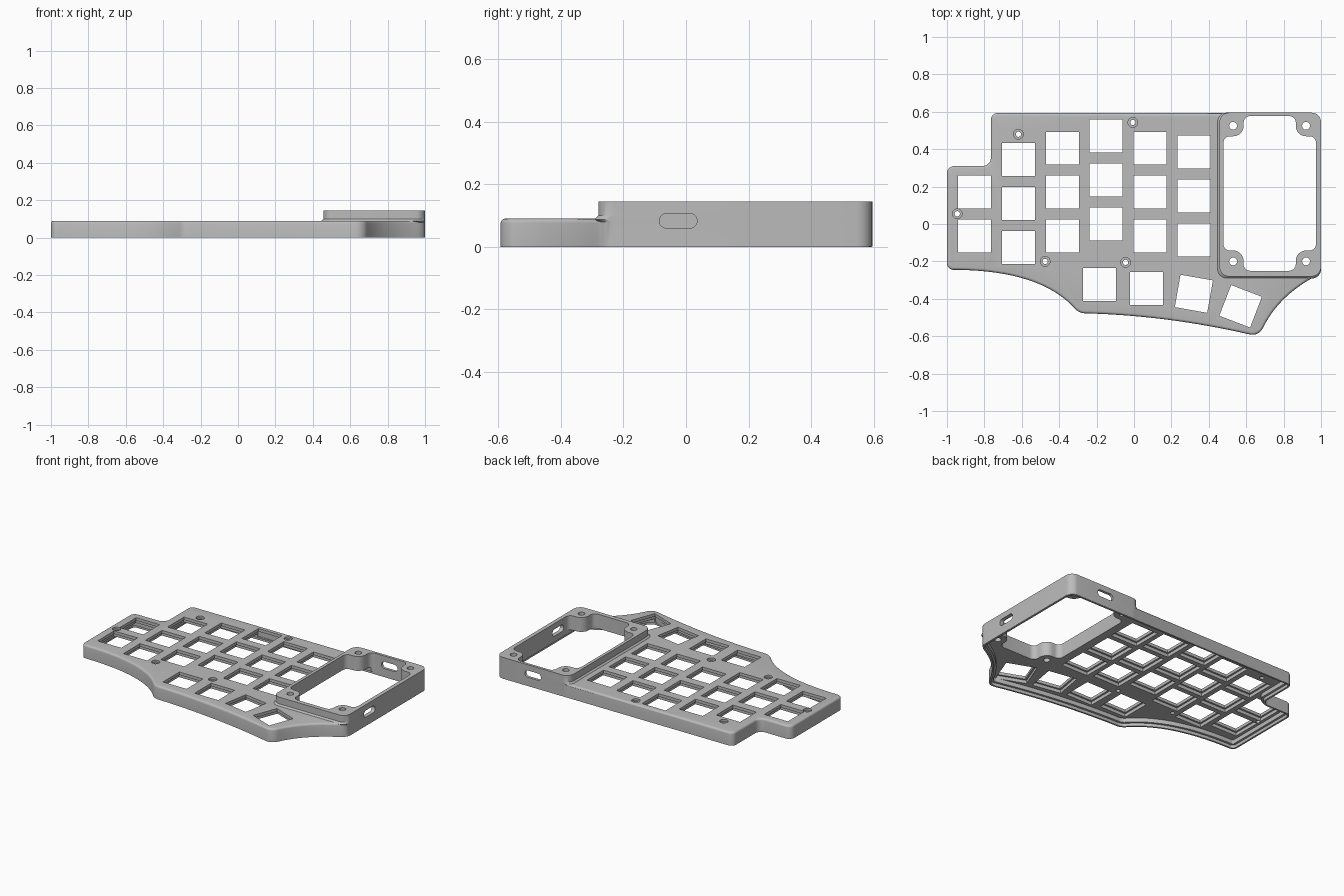
import bpy, bmesh, math
from mathutils import Vector, Matrix

cube = bpy.data.objects.get("Cube")
if cube:
    bpy.data.objects.remove(cube, do_unlink=True)

grey = bpy.data.materials.new("plain grey")
grey.use_nodes = True
grey.diffuse_color = (0.5, 0.5, 0.5, 1)
grey.node_tree.nodes["Principled BSDF"].inputs["Base Color"].default_value = (0.5, 0.5, 0.5, 1)


def rounded(corners, steps=8):
    """Loop of points from (x, y, radius) corners; radius 0 stays sharp."""
    loop = []
    for i, (x, y, r) in enumerate(corners):
        p = Vector((x, y))
        if r == 0:
            loop.append(p)
            continue
        before = (Vector(corners[i - 1][:2]) - p).normalized()
        after = (Vector(corners[(i + 1) % len(corners)][:2]) - p).normalized()
        a, b = p + before * r, p + after * r
        w = math.sin(before.angle(after) / 2)
        for k in range(steps + 1):
            t = k / steps
            wa, wp, wb = (1 - t) ** 2, 2 * t * (1 - t) * w, t * t
            loop.append((a * wa + p * wp + b * wb) / (wa + wp + wb))
    return loop


def bezier(a, c, b, steps=16):
    a, c, b = Vector(a), Vector(c), Vector(b)
    pts = [a.lerp(c, k / steps).lerp(c.lerp(b, k / steps), k / steps) for k in range(steps + 1)]
    return [(p.x, p.y, 0) for p in pts]


def rect(x0, y0, x1, y1, r):
    return rounded([(x0, y0, r), (x1, y0, r), (x1, y1, r), (x0, y1, r)])


def square(x, y, size, degrees):
    h, turn = size / 2, Matrix.Rotation(math.radians(degrees), 2)
    return [Vector((x, y)) + turn @ Vector(c) for c in ((-h, -h), (h, -h), (h, h), (-h, h))]


def circle(x, y, r, n=24):
    return [Vector((x + r * math.cos(math.tau * k / n), y + r * math.sin(math.tau * k / n)))
            for k in range(n)]


def inset(loop, d):
    """Counter-clockwise loop moved inwards by d."""
    out = []
    for i, p in enumerate(loop):
        e1 = (p - loop[i - 1]).normalized()
        e2 = (loop[(i + 1) % len(loop)] - p).normalized()
        n1, n2 = Vector((-e1.y, e1.x)), Vector((-e2.y, e2.x))
        out.append(p + (n1 + n2) * d / (1 + n1.dot(n2)))
    return out


def solid(name, stacks, matrix=None):
    """Closed solids, each skinned over a stack of (loop, height)."""
    bm = bmesh.new()
    for stack in stacks:
        rings = [[bm.verts.new((p.x, p.y, z)) for p in loop] for loop, z in stack]
        bm.faces.new(rings[0][::-1])
        bm.faces.new(rings[-1])
        for low, high in zip(rings, rings[1:]):
            for i in range(len(low)):
                j = (i + 1) % len(low)
                bm.faces.new((low[i], low[j], high[j], high[i]))
    if matrix:
        bm.transform(matrix)
    bmesh.ops.recalc_face_normals(bm, faces=bm.faces[:])
    mesh = bpy.data.meshes.new(name)
    bm.to_mesh(mesh)
    bm.free()
    mesh.materials.append(grey)
    obj = bpy.data.objects.new(name, mesh)
    bpy.context.collection.objects.link(obj)
    return obj


def combine(target, tool, operation):
    tool.hide_render = True
    mod = target.modifiers.new("combine", "BOOLEAN")
    mod.operation, mod.solver, mod.object = operation, "EXACT", tool
    bpy.context.view_layer.objects.active = target
    bpy.ops.object.modifier_apply(modifier=mod.name)
    bpy.data.objects.remove(tool, do_unlink=True)


# Body outline, counter-clockwise from the front left corner
outline = rounded(
    [(-1, -0.245, 0.035)]
    + bezier((-0.95, -0.245), (-0.5, -0.25), (-0.318, -0.45))
    + [(-0.293, -0.478, 0.035)]
    + bezier((-0.25, -0.478), (0.18, -0.49), (0.617, -0.59))
    + [(0.667, -0.601, 0.048)]
    + bezier((0.69, -0.555), (0.77, -0.39), (0.96, -0.285))
    + [(0.998, -0.26, 0.035), (0.998, 0.593, 0.05), (-0.765, 0.593, 0.035),
       (-0.765, 0.31, 0.045), (-1, 0.31, 0.04)])
bevel = 0.014
edge = [(inset(outline, bevel * (1 - math.cos(a))), 0.09 - bevel * (1 - math.sin(a)))
        for a in (k * math.pi / 8 for k in range(5))]
case = solid("keyboard_case", [[(outline, 0)] + edge])

# Raised screen housing with a small flare at its foot
housing = rect(0.457, -0.28, 1, 0.595, 0.05)
flare = rect(0.445, -0.292, 1, 0.595, 0.05)
combine(case, solid("screen_housing", [[(housing, 0.001), (housing, 0.08), (flare, 0.088),
                                        (housing, 0.1), (housing, 0.145)]]), "UNION")

# Hollow underside with a ledge for the bottom cover
wide, narrow = inset(outline, 0.012), inset(outline, 0.027)
combine(case, solid("cavity", [[(wide, -0.01), (wide, 0.02), (narrow, 0.02), (narrow, 0.048)]]),
        "DIFFERENCE")

# Screen opening that leaves a screw lug in each corner
x0, x1, y0, y1, lug = 0.478, 0.973, -0.25, 0.577, 0.108
opening = rounded([
    (x0 + lug, y0, 0.035), (x1 - lug, y0, 0.035), (x1 - lug, y0 + lug, 0.055), (x1, y0 + lug, 0.035),
    (x1, y1 - lug, 0.035), (x1 - lug, y1 - lug, 0.055), (x1 - lug, y1, 0.035), (x0 + lug, y1, 0.035),
    (x0 + lug, y1 - lug, 0.055), (x0, y1 - lug, 0.035), (x0, y0 + lug, 0.035),
    (x0 + lug, y0 + lug, 0.055)])
combine(case, solid("screen_opening", [[(opening, -0.1), (opening, 0.2)]]), "DIFFERENCE")

# Key switch holes: staggered columns (x, top row y, rows) and the thumb arc
columns = [(-0.853, 0.17, 2), (-0.618, 0.345, 3), (-0.382, 0.405, 3),
           (-0.15, 0.47, 3), (0.086, 0.405, 3), (0.32, 0.385, 3)]
keys = [(x, top - 0.235 * row, 0) for x, top, rows in columns for row in range(rows)]
keys += [(-0.185, -0.323, 0), (0.067, -0.345, 0), (0.32, -0.373, -10), (0.57, -0.44, -21)]
for name, size, low, high in (("key_pockets", 0.2, 0.03, 0.07), ("key_holes", 0.176, -0.1, 0.2)):
    cuts = [[(square(x, y, size, a), low), (square(x, y, size, a), high)] for x, y, a in keys]
    combine(case, solid(name, cuts), "DIFFERENCE")

# Case screw holes with a counterbore, and screen screw holes in the lugs
screws = [(-0.618, 0.48), (-0.006, 0.543), (-0.945, 0.055), (-0.475, -0.2), (-0.045, -0.205)]
cuts = [[(circle(x, y, 0.014), -0.1), (circle(x, y, 0.014), 0.077),
         (circle(x, y, 0.026), 0.077), (circle(x, y, 0.026), 0.2)] for x, y in screws]
cuts += [[(circle(x, y, 0.021), -0.1), (circle(x, y, 0.021), 0.2)]
         for x in (0.53, 0.92) for y in (-0.2, 0.525)]
combine(case, solid("screw_holes", cuts), "DIFFERENCE")

# Cable slots through the left and back walls of the housing
slot = rect(-0.06, -0.023, 0.06, 0.023, 0.022)
turn_left = Matrix(((0, 0, 1, 0.94), (1, 0, 0, -0.025), (0, 1, 0, 0.083), (0, 0, 0, 1)))
turn_back = Matrix(((1, 0, 0, 0.727), (0, 0, 1, 0.54), (0, 1, 0, 0.083), (0, 0, 0, 1)))
for turn in (turn_left, turn_back):
    combine(case, solid("cable_slot", [[(slot, 0), (slot, 0.1)]], turn), "DIFFERENCE")

# Smooth the rounded walls, keep the edges crisp
bpy.ops.object.select_all(action="DESELECT")
case.select_set(True)
bpy.context.view_layer.objects.active = case
bpy.ops.object.shade_smooth_by_angle(angle=math.radians(30))
